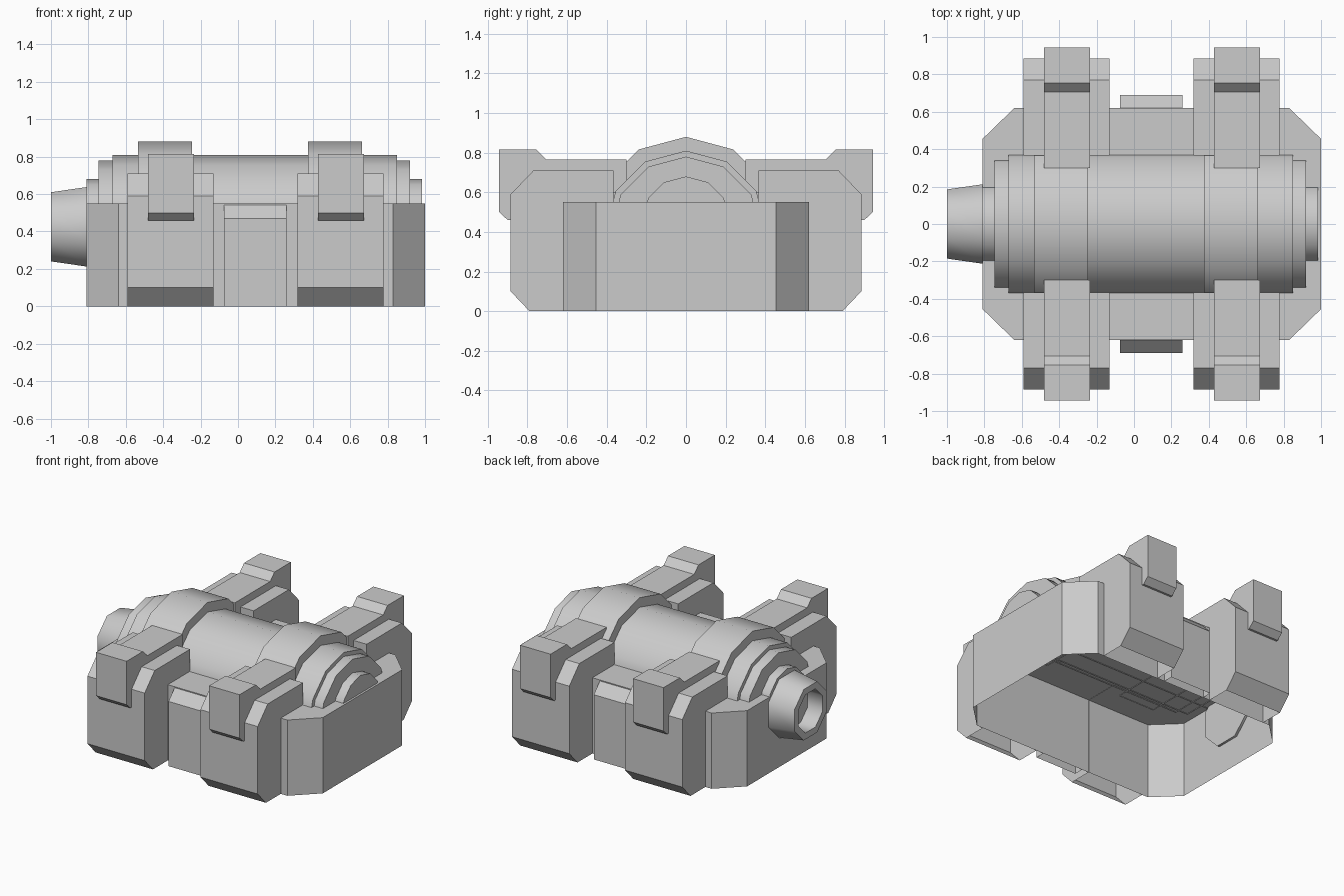
import bpy, bmesh, math
from mathutils import Vector

cube = bpy.data.objects.get("Cube")
if cube:
    bpy.data.objects.remove(cube, do_unlink=True)

grey = bpy.data.materials.new("light_grey")
grey.use_nodes = True
colour = (0.6, 0.6, 0.6, 1)
grey.diffuse_color = colour
grey.node_tree.nodes["Principled BSDF"].inputs["Base Color"].default_value = colour


def finish(name, bm, smooth=None):
    bmesh.ops.recalc_face_normals(bm, faces=bm.faces)
    mesh = bpy.data.meshes.new(name)
    bm.to_mesh(mesh)
    bm.free()
    mesh.materials.append(grey)
    obj = bpy.data.objects.new(name, mesh)
    bpy.context.collection.objects.link(obj)
    if smooth:
        bpy.ops.object.select_all(action='DESELECT')
        obj.select_set(True)
        bpy.context.view_layer.objects.active = obj
        bpy.ops.object.shade_smooth_by_angle(angle=math.radians(smooth))
    return obj


def prism(name, outline, offset, open_base=False):
    """Extrude a closed outline of 3D points, optionally leaving the floor open."""
    bm = bmesh.new()
    face = bm.faces.new([bm.verts.new(p) for p in outline])
    ext = bmesh.ops.extrude_face_region(bm, geom=[face], use_keep_orig=True)
    verts = [v for v in ext["geom"] if isinstance(v, bmesh.types.BMVert)]
    bmesh.ops.translate(bm, verts=verts, vec=Vector(offset))
    bmesh.ops.recalc_face_normals(bm, faces=bm.faces)
    if open_base:
        floor = [f for f in bm.faces if all(v.co.z < 0.001 for v in f.verts)]
        bmesh.ops.delete(bm, geom=floor, context='FACES')
    return finish(name, bm)


def lathe(name, profile, z, sides, phase=0, smooth=35, cut=None):
    """Turn (x, radius) points around a lengthwise axis; cut trims it flat below."""
    bm = bmesh.new()
    rings = []
    for x, r in profile:
        angles = [math.tau * (i + phase) / sides for i in range(sides)]
        rings.append([bm.verts.new((x, r * math.sin(a), z + r * math.cos(a))) for a in angles])
    for a, b in zip(rings, rings[1:]):
        for i in range(sides):
            j = (i + 1) % sides
            bm.faces.new((a[i], a[j], b[j], b[i]))
    bm.faces.new(rings[0])
    bm.faces.new(rings[-1])
    if cut:
        geom = bm.verts[:] + bm.edges[:] + bm.faces[:]
        bmesh.ops.bisect_plane(bm, geom=geom, plane_co=(0, 0, cut),
                               plane_no=(0, 0, 1), clear_inner=True)
    return finish(name, bm, smooth)


# Hollow base with chamfered corners
half = [(-0.81, 0.455), (-0.64, 0.62), (0.83, 0.62), (1.0, 0.455)]
plan = half + [(x, -y) for x, y in reversed(half)]
prism("base_housing", [(x, y, 0) for x, y in plan], (0, 0, 0.55), open_base=True)

# Stepped barrel lying in the base
TRIM = 0.545
lathe("barrel", [(-0.67, 0.41), (0.85, 0.41)], 0.40, 12, cut=TRIM)
lathe("barrel_step", [(-0.745, 0.38), (0.92, 0.38)], 0.40, 12, cut=TRIM)
lathe("barrel_core", [(-0.81, 0.22), (0.985, 0.22)], 0.46, 12, cut=TRIM)

# Tapered nozzle with a recessed bore
lathe("nozzle", [(-0.79, 0.233), (-1.0, 0.2), (-1.0, 0.15), (-0.88, 0.15)],
      0.425, 8, phase=0.5, smooth=46)

# Cross-sections as (y, z), for the +y side
clamp = [(0.365, 0.71), (0.77, 0.71), (0.885, 0.59), (0.885, 0.10),
         (0.79, 0), (0.618, 0), (0.618, 0.548), (0.365, 0.548)]
latch = [(0.30, 0.765), (0.705, 0.765), (0.755, 0.815), (0.943, 0.815),
         (0.943, 0.50), (0.90, 0.46), (0.85, 0.46), (0.85, 0.60), (0.30, 0.60)]
plate = [(0.618, 0), (0.69, 0), (0.69, 0.47), (0.618, 0.545)]


def section(name, points, side, x0, x1, open_base=False):
    prism(name, [(x0, side * y, z) for y, z in points], (x1 - x0, 0, 0), open_base)


# Straps over the barrel, each held by a clamp and a latch on both sides
for end, x in (("right", 0), ("left", 0.908)):
    lathe(end + "_strap", [(x - 0.535, 0.48), (x - 0.245, 0.48)], 0.40, 12, cut=TRIM)
    for face, side in (("front", -1), ("back", 1)):
        section(f"{face}_{end}_clamp", clamp, side, x - 0.59, x - 0.13, True)
        section(f"{face}_{end}_latch", latch, side, x - 0.48, x - 0.235)

# Raised plates between the clamps
for face, side in (("front", -1), ("back", 1)):
    section(face + "_plate", plate, side, -0.075, 0.258, True)
